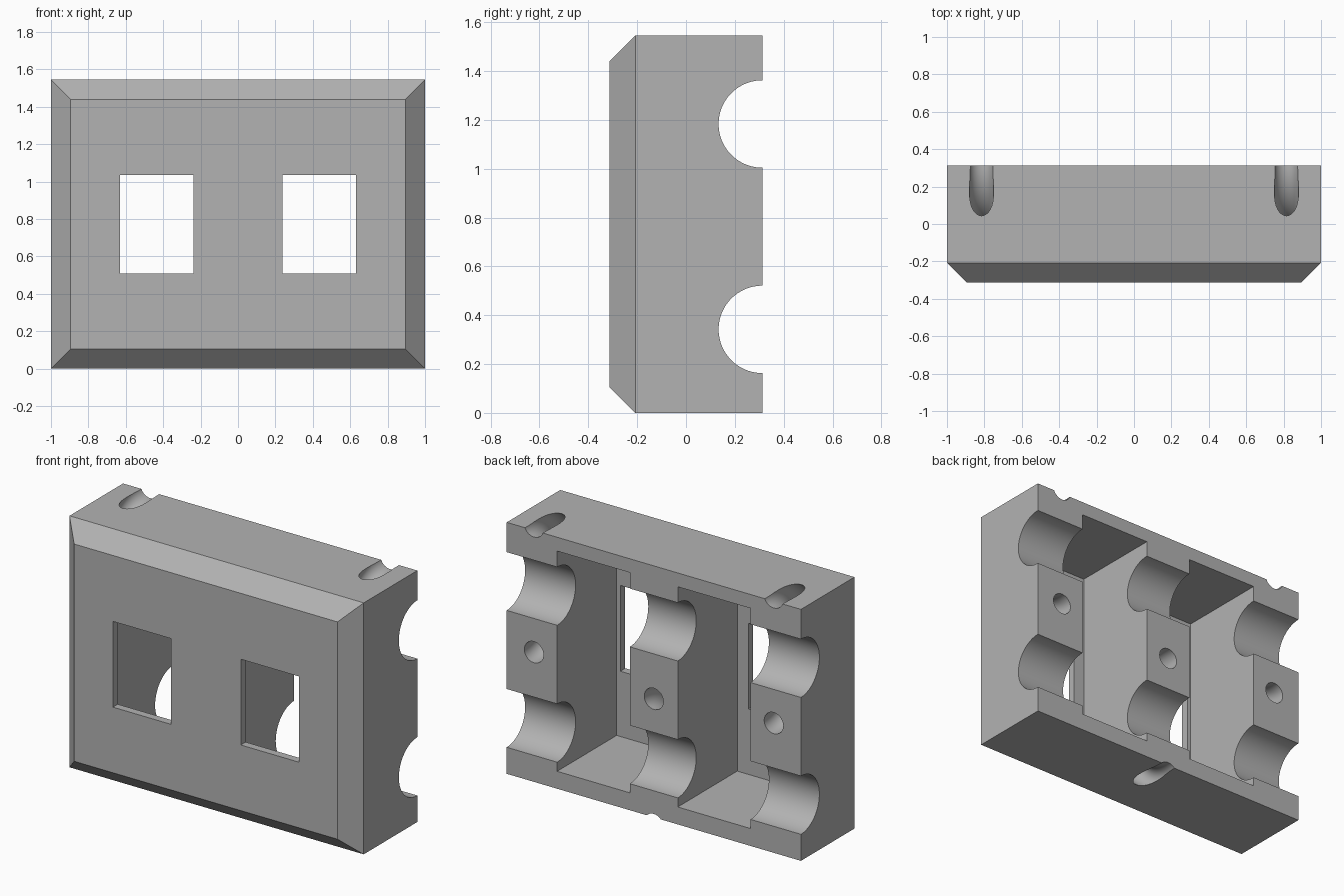
import bpy, bmesh, math
from mathutils import Matrix

if "Cube" in bpy.data.objects:
    bpy.data.objects.remove(bpy.data.objects["Cube"], do_unlink=True)

HEIGHT, BACK, BEVEL = 1.545, 0.3125, 0.105
GROOVES = (0.342, 1.183)

grey = bpy.data.materials.new("mid_grey")
grey.use_nodes = True
grey.diffuse_color = (0.45, 0.45, 0.45, 1)
grey.node_tree.nodes["Principled BSDF"].inputs["Base Color"].default_value = (0.45, 0.45, 0.45, 1)


def box(name, x0, x1, y0, y1, z0, z1):
    bpy.ops.mesh.primitive_cube_add(size=1)
    ob = bpy.context.object
    ob.name = name
    ob.data.transform(Matrix.Translation(((x0 + x1) / 2, (y0 + y1) / 2, (z0 + z1) / 2))
                      @ Matrix.Diagonal((x1 - x0, y1 - y0, z1 - z0, 1)))
    return ob


# Plate with a chamfered front
plate = box("wall_plate", -1, 1, -BACK + BEVEL, BACK, 0, HEIGHT)
plate.data.materials.append(grey)
bm = bmesh.new()
bm.from_mesh(plate.data)
bm.normal_update()
front = [f for f in bm.faces if f.normal.y < -0.9]
bmesh.ops.inset_individual(bm, faces=front, thickness=BEVEL, depth=BEVEL, use_even_offset=True)
bm.to_mesh(plate.data)
bm.free()

cutters = []

# Pockets open at the back, each with a window through the front
for s in (-1, 1):
    xs = sorted((s * 0.163, s * 0.657))
    cutters.append(box("pocket_cutter", *xs, -0.265, 0.5, 0.107, 1.46))
    xs = sorted((s * 0.238, s * 0.632))
    cutters.append(box("window_cutter", *xs, -0.5, 0, 0.508, 1.035))

# Round grooves running across the back
for z in GROOVES:
    bpy.ops.mesh.primitive_cylinder_add(vertices=96, radius=0.179, depth=3,
                                        location=(0, BACK, z), rotation=(0, math.pi / 2, 0))
    cutters.append(bpy.context.object)

# Curved tie channels looping around the grooves
for x, z in ((-0.815, GROOVES[1]), (0.815, GROOVES[1]), (0, GROOVES[0])):
    bpy.ops.mesh.primitive_torus_add(major_radius=0.386, minor_radius=0.065,
                                     major_segments=96, minor_segments=32,
                                     location=(x, BACK, z), rotation=(0, math.pi / 2, 0))
    cutters.append(bpy.context.object)

# Carve the plate
bpy.ops.object.select_all(action="DESELECT")
plate.select_set(True)
bpy.context.view_layer.objects.active = plate
for cutter in cutters:
    cutter.hide_render = True
    cut = plate.modifiers.new("cut", "BOOLEAN")
    cut.operation, cut.solver, cut.object = "DIFFERENCE", "EXACT", cutter
    bpy.ops.object.modifier_apply(modifier=cut.name)
    bpy.data.objects.remove(cutter, do_unlink=True)

bpy.ops.object.shade_smooth_by_angle(angle=math.radians(30))
